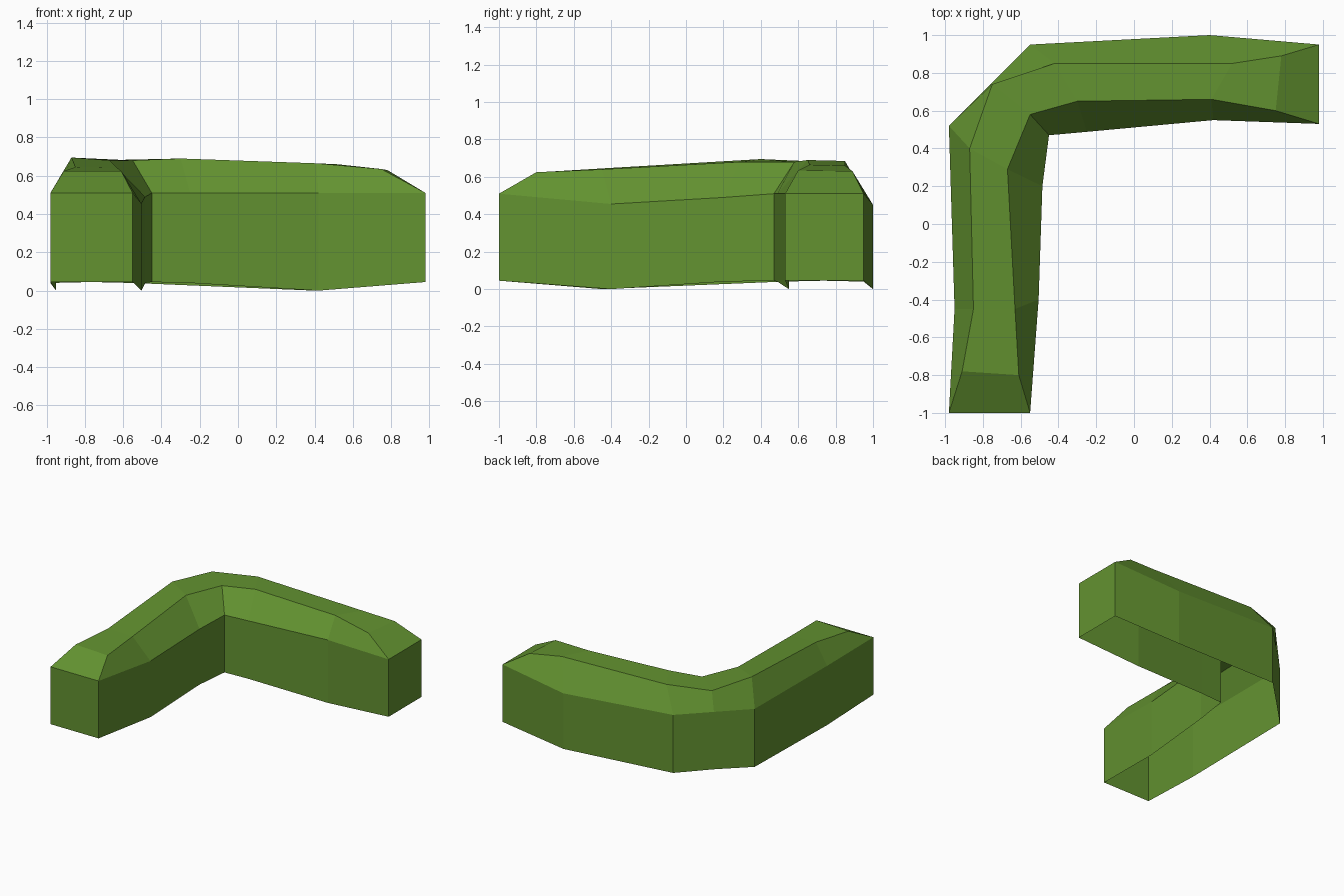
import bpy, bmesh

if "Cube" in bpy.data.objects:
    bpy.data.objects.remove(bpy.data.objects["Cube"])

# One flat leaf green
green = bpy.data.materials.new("leaf green")
green.diffuse_color = (0.125, 0.29, 0.03, 1)
green.use_nodes = True
green.node_tree.nodes["Principled BSDF"].inputs["Base Color"].default_value = green.diffuse_color

# Four rails run along the L-shaped hedge, one point per cross-section
outer_shoulder = [(-.98, -1, .51), (-.95, -.45, .48), (-.98, .52, .51), (-.765, .735, .51),
                  (-.55, .95, .51), (.4, 1, .45), (.98, .95, .51)]
outer_top = [(-.91, -.78, .625), (-.85, -.45, .645), (-.87, .40, .695), (-.75, .74, .68),
             (-.42, .85, .685), (.52, .85, .66), (.78, .89, .63)]
inner_top = [(-.61, -.80, .625), (-.63, -.45, .64), (-.67, .29, .68), (-.55, .58, .68),
             (-.30, .65, .69), (.41, .66, .665), (.75, .60, .635)]
inner_shoulder = [(-.55, -1, .51), (-.505, -.4, .455), (-.485, .2, .49), (-.45, .47, .51),
                  (-.25, .488, .51), (.42, .55, .51), (.98, .53, .51)]
bottom_z = [.045, 0, .04, .045, .04, 0, .045]

bm = bmesh.new()


def rail(points):
    return [bm.verts.new(p) for p in points]


def base(points):
    return rail([(x, y, z) for (x, y, _), z in zip(points, bottom_z)])


rails = [base(outer_shoulder), rail(outer_shoulder), rail(outer_top),
         rail(inner_top), rail(inner_shoulder), base(inner_shoulder)]

# Walls, sloped shoulders and top; the underside stays open
for a, b in zip(rails, rails[1:]):
    for i in range(len(a) - 1):
        bm.faces.new((a[i], a[i + 1], b[i + 1], b[i]))

# Upright end wall and sloped end cap at both ends
bo, so, to, ti, si, bi = rails
for i in (0, -1):
    bm.faces.new((bo[i], so[i], si[i], bi[i]))
    bm.faces.new((so[i], to[i], ti[i], si[i]))

bmesh.ops.recalc_face_normals(bm, faces=bm.faces)
# Make sure the top points up
bm.normal_update()
if sum(f.normal.z for f in bm.faces) < 0:
    bmesh.ops.reverse_faces(bm, faces=bm.faces)

mesh = bpy.data.meshes.new("corner_hedge")
bm.to_mesh(mesh)
bm.free()
mesh.materials.append(green)
hedge = bpy.data.objects.new("corner_hedge", mesh)
bpy.context.collection.objects.link(hedge)
